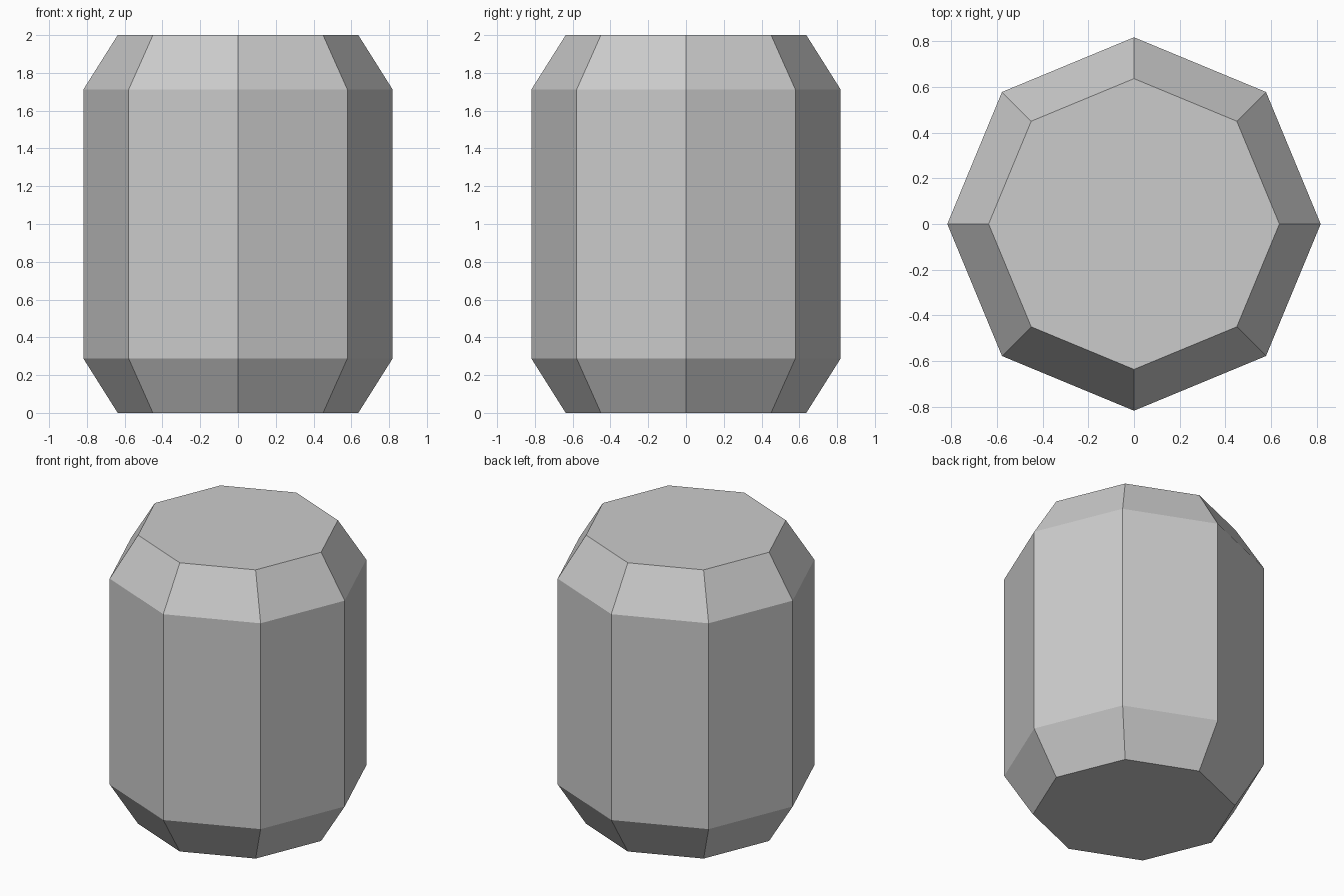
import bpy, bmesh, math

cube = bpy.data.objects.get("Cube")
if cube:
    bpy.data.objects.remove(cube)

SIDES = 8
# Profile of the barrel: (radius, height)
PROFILE = [(0.637, 0.0), (0.818, 0.287), (0.818, 1.713), (0.637, 2.0)]

# Plain grey material
grey = bpy.data.materials.new("light_grey")
grey.use_nodes = True
colour = (0.6, 0.6, 0.6, 1.0)
grey.diffuse_color = colour
grey.node_tree.nodes["Principled BSDF"].inputs["Base Color"].default_value = colour

# Octagonal barrel with tapered ends, flat shaded
bm = bmesh.new()
rings = []
for radius, z in PROFILE:
    angles = [math.tau * i / SIDES for i in range(SIDES)]
    rings.append([bm.verts.new((radius * math.cos(a), radius * math.sin(a), z))
                  for a in angles])

for low, high in zip(rings, rings[1:]):
    for i in range(SIDES):
        j = (i + 1) % SIDES
        bm.faces.new((low[i], low[j], high[j], high[i]))

# Flat end caps
bm.faces.new(rings[0][::-1])
bm.faces.new(rings[-1])

mesh = bpy.data.meshes.new("octagonal_barrel")
bm.to_mesh(mesh)
bm.free()
mesh.materials.append(grey)
barrel = bpy.data.objects.new("octagonal_barrel", mesh)
bpy.context.collection.objects.link(barrel)
